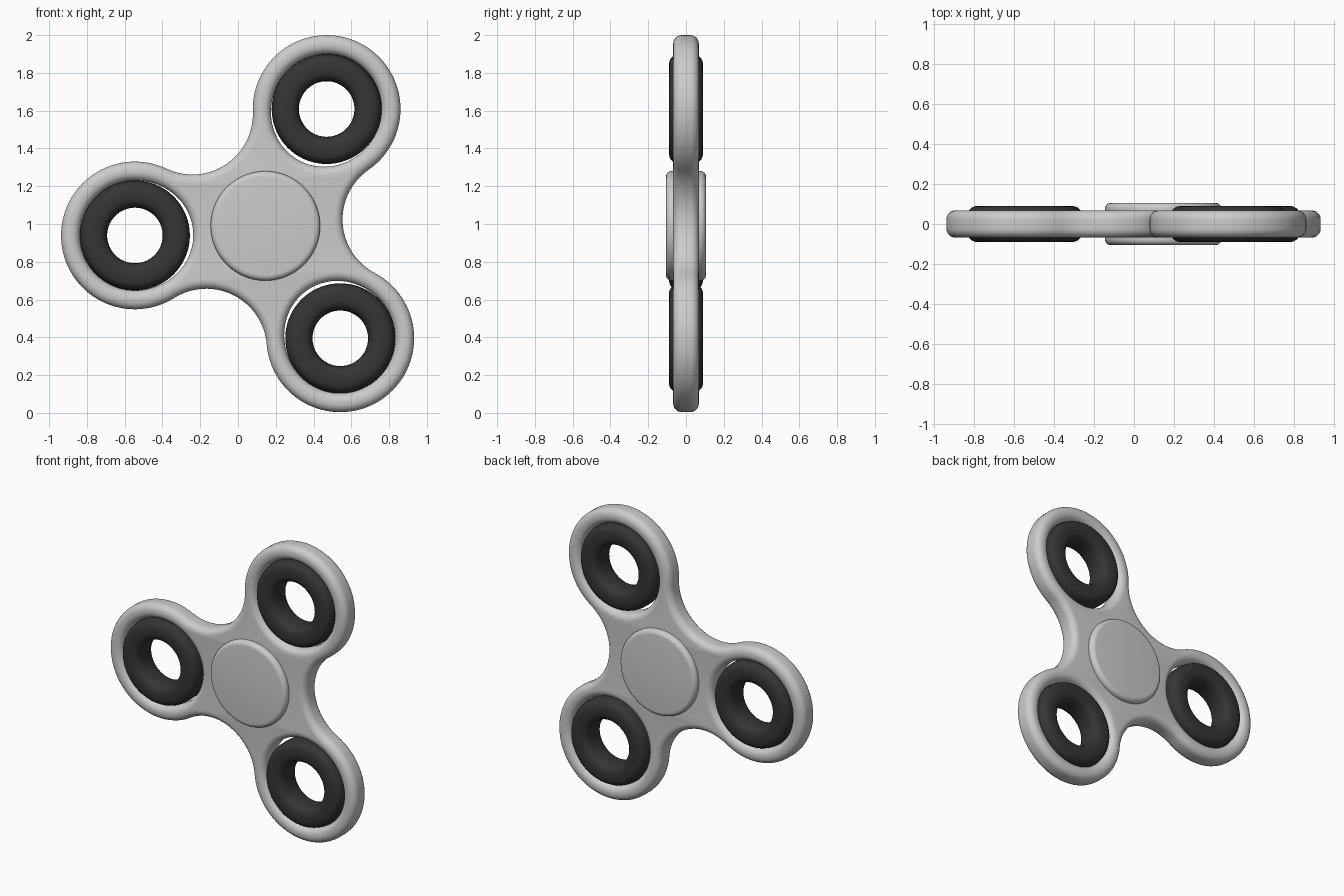
import bpy, bmesh, math
from math import sin, cos, pi, radians

if "Cube" in bpy.data.objects:
    bpy.data.objects.remove(bpy.data.objects["Cube"])

CX, CZ = 0.155, 0.981          # middle of the three arms
ARM, LOBE, FIL = 0.702, 0.391, 0.72
ANGLES = [radians(a) for a in (63.4, 183.4, 303.4)]
B = 0.045                      # edge rounding of the body


def polar(c, r, a):
    return (c[0] + r * cos(a), c[1] + r * sin(a))


def arc(c, r, a0, a1, n):
    return [polar(c, r, a0 + (a1 - a0) * i / n) for i in range(n)]


def finish(obj, angle=40):
    bpy.ops.object.select_all(action='DESELECT')
    obj.select_set(True)
    bpy.context.view_layer.objects.active = obj
    bpy.ops.object.shade_smooth_by_angle(angle=radians(angle))


def revolve(name, profile, centre, closed, mat=None, n=72):
    """Turn an (r, y) profile around the y axis through centre (x, z)."""
    bm = bmesh.new()
    rings = []
    for i in range(n):
        a = 2 * pi * i / n
        rings.append([bm.verts.new((centre[0] + r * cos(a), y, centre[1] + r * sin(a)))
                      for r, y in profile])
    m = len(profile)
    for i in range(n):
        p, q = rings[i], rings[(i + 1) % n]
        for j in range(m if closed else m - 1):
            k = (j + 1) % m
            bm.faces.new((p[j], p[k], q[k], q[j]))
    if not closed:
        bm.faces.new([r[0] for r in rings])
        bm.faces.new([r[-1] for r in rings])
    bmesh.ops.recalc_face_normals(bm, faces=bm.faces)
    me = bpy.data.meshes.new(name)
    bm.to_mesh(me)
    bm.free()
    obj = bpy.data.objects.new(name, me)
    bpy.context.collection.objects.link(obj)
    if mat:
        me.materials.append(mat)
    finish(obj)
    return obj


# Body: three lobes joined by tangent concave fillets, with three holes
reach = math.hypot(FIL * sin(pi / 3), FIL * cos(pi / 3) - ARM)
turn = math.atan2(FIL * sin(pi / 3), FIL * cos(pi / 3) - ARM)
fil_r = reach - LOBE
half = turn + pi - pi / 3 - pi   # half sweep of the fillet
outline, holes = [], []
for a in ANGLES:
    lobe = polar((0, 0), ARM, a)
    fil = polar((0, 0), FIL, a + pi / 3)
    outline += arc(lobe, LOBE - B, a - turn, a + turn, 60)
    mid = a + pi / 3 + pi
    outline += arc(fil, fil_r + B, mid + half, mid - half, 32)
    # holes open slightly toward the hub
    holes.append([polar(lobe, 0.291 + B + 0.018 * max(0, -cos(t)) ** 2, a + t)
                  for t in (2 * pi * i / 72 for i in range(72))])

cu = bpy.data.curves.new("spinner_body", 'CURVE')
cu.dimensions = '2D'
cu.fill_mode = 'BOTH'
cu.extrude = 0.068 - B
cu.bevel_depth = B
cu.bevel_resolution = 5
for pts in [outline] + holes:
    s = cu.splines.new('POLY')
    s.points.add(len(pts) - 1)
    for p, (x, y) in zip(s.points, pts):
        p.co = (x, y, 0, 1)
    s.use_cyclic_u = True
body = bpy.data.objects.new("spinner_body", cu)
bpy.context.collection.objects.link(body)
body.location = (CX, 0, CZ)
body.rotation_euler = (pi / 2, 0, 0)
bpy.context.view_layer.objects.active = body
body.select_set(True)
bpy.ops.object.convert(target='MESH')
body = bpy.context.view_layer.objects.active
bm = bmesh.new()
bm.from_mesh(body.data)
bmesh.ops.remove_doubles(bm, verts=bm.verts, dist=0.0002)
bmesh.ops.recalc_face_normals(bm, faces=bm.faces)
bm.to_mesh(body.data)
bm.free()
finish(body)

# Dark ring weights with a soft rounded-square section
dark = bpy.data.materials.new("dark_weight")
dark.diffuse_color = (0.035, 0.035, 0.035, 1)
dark.use_nodes = True
dark.node_tree.nodes["Principled BSDF"].inputs["Base Color"].default_value = dark.diffuse_color


def soft(v, p=0.68):
    return math.copysign(abs(v) ** p, v)


section = [(0.219 + 0.072 * soft(cos(t)), 0.091 * soft(sin(t)))
           for t in (2 * pi * i / 32 for i in range(32))]
for i, a in enumerate(ANGLES):
    revolve(f"ring_weight_{i + 1}", section, polar((CX, CZ), ARM, a), True, dark)

# Central hub with a finger cap on both sides
R, H, E = 0.29, 0.106, 0.03
edge = [(R - E + E * cos(t), H - E + E * sin(t)) for t in (pi / 2 * i / 6 for i in range(7))]
profile = [(r, -y) for r, y in reversed(edge)] + edge
revolve("hub_cap", profile, (0.145, 0.99), False)
